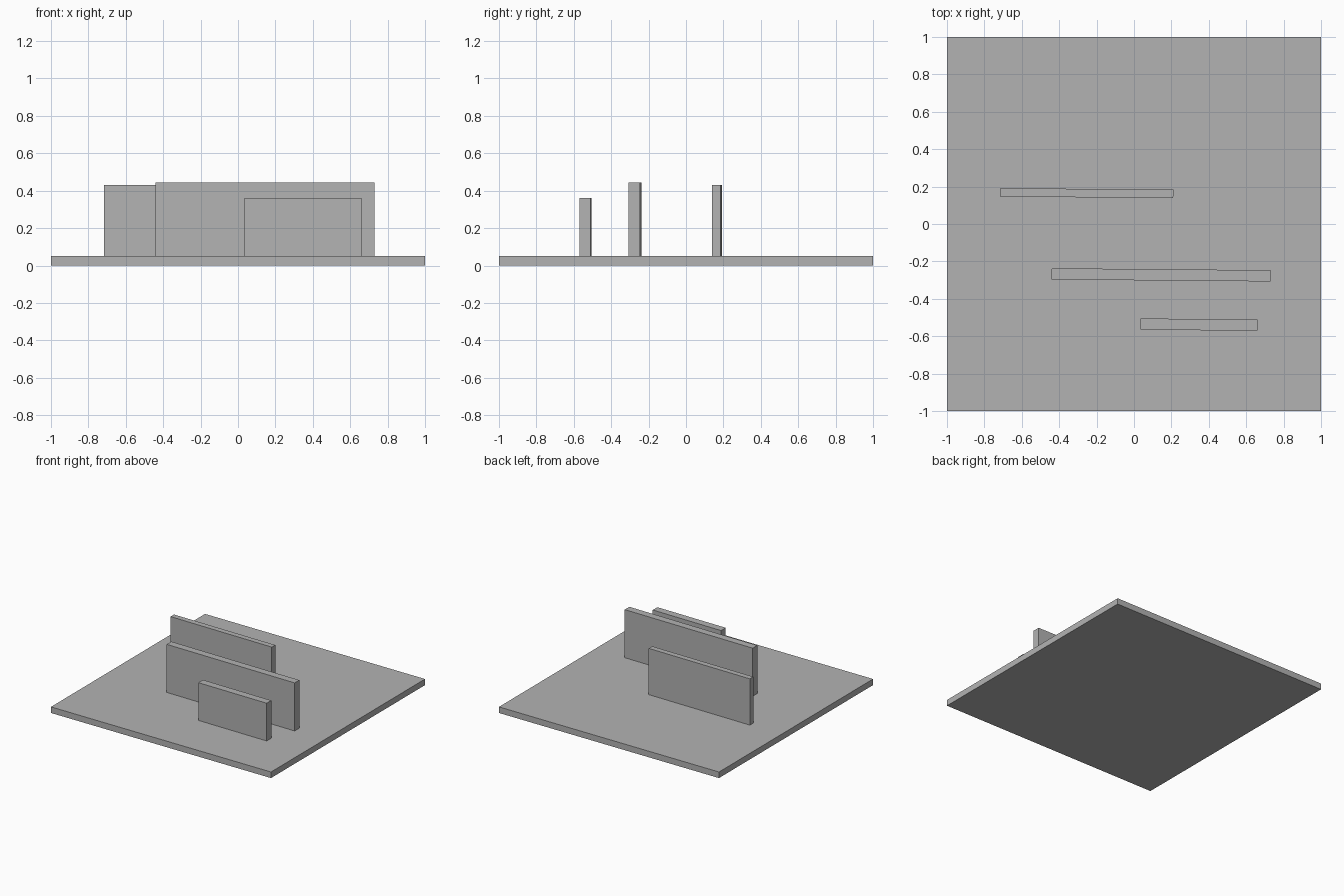
import bpy
import math

# Remove the default cube
if "Cube" in bpy.data.objects:
    bpy.data.objects.remove(bpy.data.objects["Cube"], do_unlink=True)

GREY = (0.45, 0.45, 0.45, 1.0)
grey = bpy.data.materials.new("plain_grey")
grey.use_nodes = True
grey.diffuse_color = GREY
grey.node_tree.nodes["Principled BSDF"].inputs["Base Color"].default_value = GREY

BASE_TOP = 0.05


def box(name, size, centre, turn=0.0):
    """Add a flat-faced grey box, turned about z by some degrees."""
    bpy.ops.mesh.primitive_cube_add(size=1, location=centre)
    obj = bpy.context.object
    obj.name = obj.data.name = name
    obj.scale = size
    obj.rotation_euler.z = math.radians(turn)
    obj.data.materials.append(grey)
    bpy.ops.object.transform_apply(location=False, rotation=False, scale=True)
    return obj


def wall(name, left, right, y, top, thickness, turn):
    """Add an upright panel standing on the base plate."""
    height = top - BASE_TOP
    return box(name, (right - left, thickness, height),
               ((left + right) / 2, y, BASE_TOP + height / 2), turn)


# Square ground plate
box("base_plate", (2, 2, BASE_TOP), (0, 0, BASE_TOP / 2))

# Three upright panels, each turned very slightly
wall("back_wall", -0.715, 0.21, 0.165, 0.43, 0.045, -0.5)
wall("middle_wall", -0.44, 0.73, -0.272, 0.445, 0.06, -0.5)
wall("front_wall", 0.035, 0.66, -0.538, 0.36, 0.06, -0.5)
